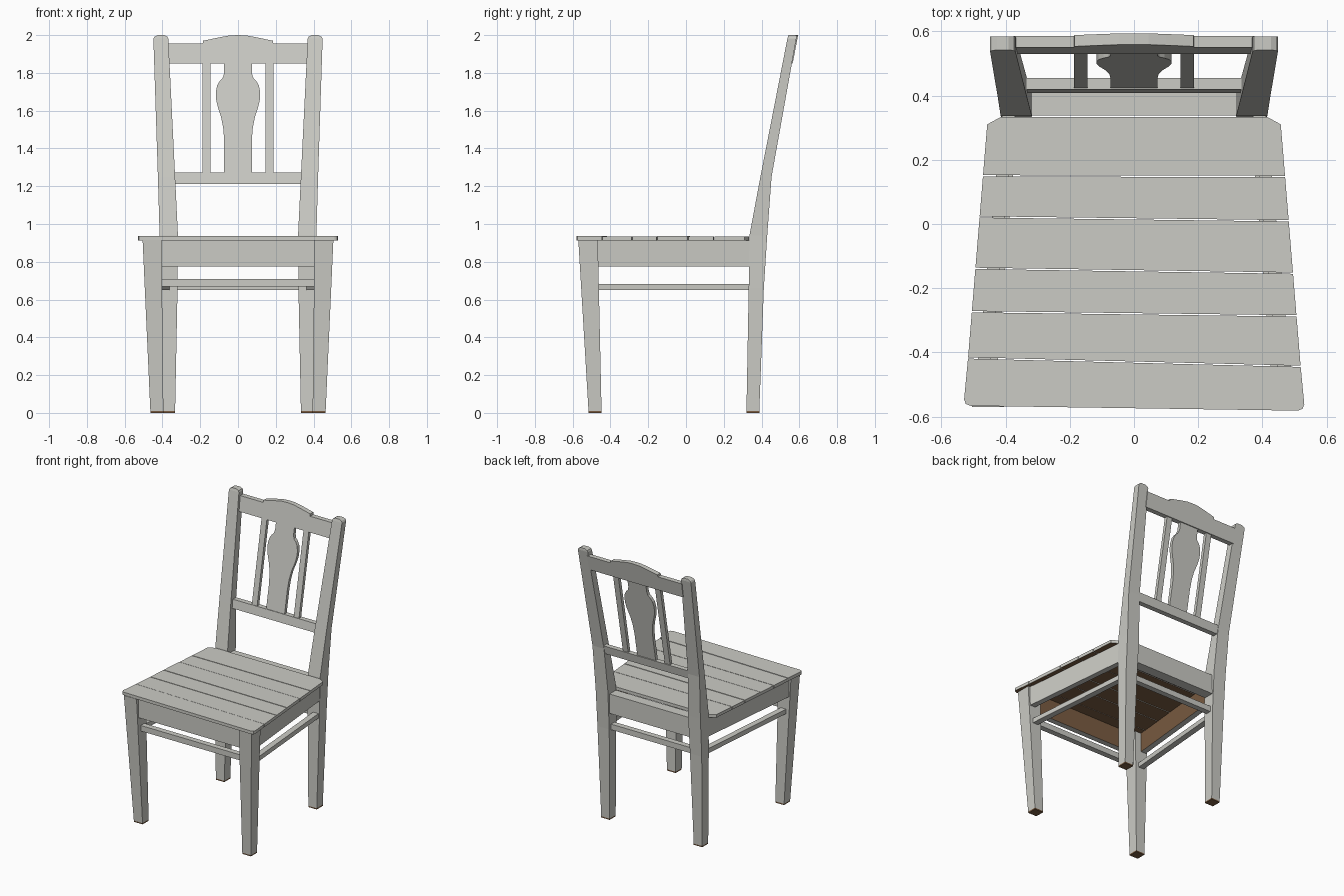
import bpy
import bmesh
import random
from mathutils import Vector

random.seed(4)
cube = bpy.data.objects.get("Cube")
if cube:
    bpy.data.objects.remove(cube, do_unlink=True)


def material(name, colour):
    m = bpy.data.materials.new(name)
    m.use_nodes = True
    m.diffuse_color = colour
    bsdf = m.node_tree.nodes["Principled BSDF"]
    bsdf.inputs["Base Color"].default_value = colour
    bsdf.inputs["Roughness"].default_value = 0.7
    return m


PAINT = material("grey paint", (0.60, 0.60, 0.56, 1))
WOOD = material("bare brown wood", (0.20, 0.11, 0.055, 1))


def loft(name, rings, bare=None):
    """Join matching rings of points; faces passing the bare rule are wood."""
    bm = bmesh.new()
    rows = [[bm.verts.new(p) for p in ring] for ring in rings]
    n = len(rows[0])
    bm.faces.new(rows[0])
    bm.faces.new(rows[-1])
    for a, b in zip(rows, rows[1:]):
        for i in range(n):
            j = (i + 1) % n
            bm.faces.new((a[i], a[j], b[j], b[i]))
    bmesh.ops.recalc_face_normals(bm, faces=bm.faces)
    bm.normal_update()
    for f in bm.faces:
        f.material_index = int(bool(bare and bare(f)))
    mesh = bpy.data.meshes.new(name)
    bm.to_mesh(mesh)
    bm.free()
    mesh.materials.append(PAINT)
    mesh.materials.append(WOOD)
    ob = bpy.data.objects.new(name, mesh)
    bpy.context.collection.objects.link(ob)
    return ob


def rect(x0, x1, y0, y1, z):
    return [(x0, y0, z), (x1, y0, z), (x1, y1, z), (x0, y1, z)]


def box(name, x, y, z, bare=None):
    return loft(name, [rect(*x, *y, h) for h in z], bare)


def flip(rings, s):
    return [[(s * x, y, z) for x, y, z in ring] for ring in rings]


def foot(f):
    return f.calc_center_median().z < 0.009


def back_y(z):
    return 0.407 + 0.192 * (z - 1.21)


def back_panel(name, outline, depth, offset=0.0):
    """Flat piece in the leaning plane of the backrest."""
    return loft(name, [[(x, back_y(z) + d, z) for x, z in outline]
                       for d in (offset, offset + depth)])


# Legs, side aprons, side stretchers and slats, one set per side
front_leg = [rect(0.395, 0.463, -0.515, -0.447, 0),
             rect(0.395, 0.464, -0.516, -0.447, 0.009),
             rect(0.405, 0.505, -0.57, -0.467, 0.915)]
back_leg = [rect(0.333, 0.40, 0.32, 0.388, 0),
            rect(0.333, 0.40, 0.32, 0.388, 0.009),
            rect(0.32, 0.413, 0.332, 0.412, 0.66),
            rect(0.318, 0.415, 0.336, 0.43, 0.94),
            rect(0.333, 0.424, 0.394, 0.453, 1.25),
            rect(0.369, 0.448, 0.537, 0.584, 1.982),
            rect(0.374, 0.442, 0.540, 0.584, 1.992),
            rect(0.390, 0.426, 0.542, 0.583, 2.0)]


def side_bar(front, back, thick, z):
    """Bar running from a front leg to a back leg."""
    return [[(front - thick, -0.47, h), (front, -0.47, h),
             (back, 0.345, h), (back - thick, 0.345, h)] for h in z]


for side, s in (("left", 1), ("right", -1)):
    loft(f"{side}_front_leg", flip(front_leg, s), foot)
    loft(f"{side}_back_leg", flip(back_leg, s), foot)
    loft(f"{side}_apron", flip(side_bar(0.49, 0.41, 0.04, (0.775, 0.914)), s),
         lambda f: f.normal.x * s < -0.7)
    loft(f"{side}_stretcher",
         flip(side_bar(0.47, 0.403, 0.042, (0.65, 0.683)), s))
    back_panel(f"{side}_back_slat",
               [(s * 0.145, 1.26), (s * 0.187, 1.26),
                (s * 0.187, 1.86), (s * 0.145, 1.86)], 0.024, 0.004)

# Cross pieces under the seat
box("front_apron", (-0.41, 0.41), (-0.55, -0.51), (0.775, 0.914),
    lambda f: f.normal.y > 0.7)
box("rear_apron", (-0.325, 0.325), (0.337, 0.41), (0.775, 0.914),
    lambda f: f.normal.y < -0.7)
box("front_stretcher", (-0.41, 0.41), (-0.525, -0.485), (0.67, 0.71))
box("rear_stretcher", (-0.33, 0.33), (0.35, 0.39), (0.65, 0.69))


# Seat planks, with slightly uneven skewed gaps
def seat_half(y):
    return 0.457 + (0.31 - y) * 0.082


edges = [(0.335, 0.335), (0.15, 0.148), (0.022, 0.01), (-0.138, -0.153),
         (-0.273, -0.286), (-0.417, -0.443), (-0.568, -0.583)]
GAP = 0.002
last = len(edges) - 2
for i, (rear, front) in enumerate(zip(edges, edges[1:])):
    rl, rr = (y - GAP for y in rear)
    fl, fr = (y + GAP for y in front)
    if i == 0:  # corners cut back around the posts
        outline = [(-0.415, rl), (0.415, rr), (0.457, 0.31),
                   (seat_half(fr), fr), (-seat_half(fl), fl), (-0.457, 0.31)]
    elif i == last:  # rounded front corners
        wl, wr = seat_half(fl), seat_half(fr)
        outline = [(-seat_half(rl), rl), (seat_half(rr), rr),
                   (wr, fr + 0.02), (wr - 0.005, fr + 0.006), (wr - 0.02, fr),
                   (0.02 - wl, fl), (0.005 - wl, fl + 0.006), (-wl, fl + 0.02)]
    else:
        outline = [(-seat_half(rl), rl), (seat_half(rr), rr),
                   (seat_half(fr), fr), (-seat_half(fl), fl)]
    lift = random.uniform(-0.002, 0.002)
    loft(f"seat_plank_{i + 1}",
         [[(x, y, z + lift) for x, y in outline] for z in (0.914, 0.936)],
         lambda f: f.normal.z < -0.7)

# Backrest rails
back_panel("lower_back_rail", [(-0.335, 1.212), (0.335, 1.212),
                               (0.338, 1.272), (-0.338, 1.272)], 0.036)
crest = [(0.372, 1.85), (0.375, 1.955), (0.187, 1.955), (0.185, 1.97),
         (0.10, 1.988), (0.045, 1.998)]
back_panel("top_back_rail",
           crest + [(0, 2.0)] + [(-x, z) for x, z in reversed(crest)], 0.035)

# Vase-shaped centre splat
vase = [(0.073, 1.26), (0.073, 1.43), (0.077, 1.50), (0.088, 1.56),
        (0.107, 1.62), (0.116, 1.66), (0.117, 1.70), (0.110, 1.735),
        (0.095, 1.76), (0.080, 1.775), (0.073, 1.80), (0.073, 1.86)]
back_panel("centre_splat",
           vase + [(-x, z) for x, z in reversed(vase)], 0.024, 0.004)
